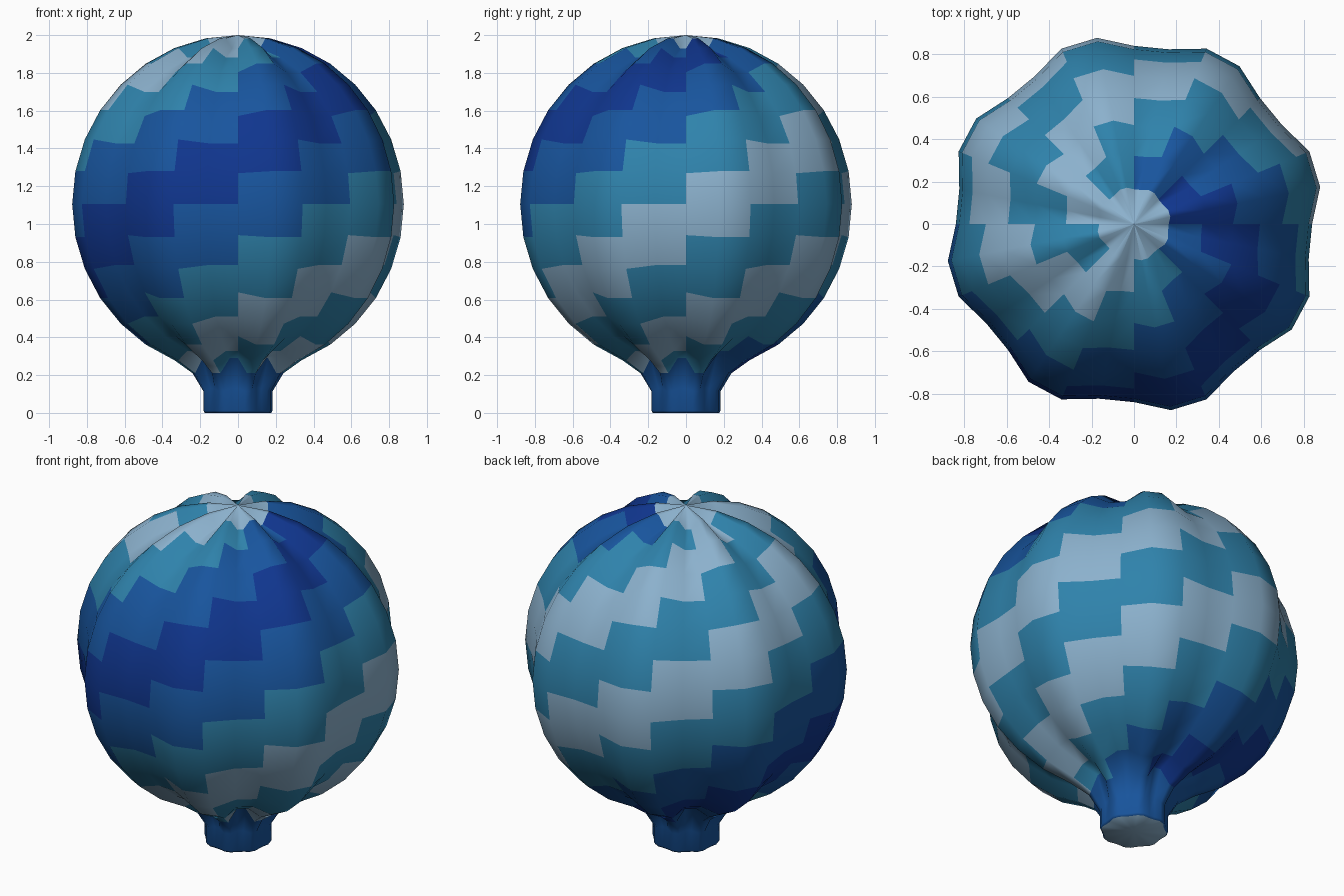
import bpy, bmesh
from math import sin, cos, radians

if "Cube" in bpy.data.objects:
    bpy.data.objects.remove(bpy.data.objects["Cube"])

SEG, CZ = 32, 1.105
R_HIGH, R_LOW = 0.895, 0.84          # lobe crest and groove radius
STEP = 360 / SEG

# Materials: dark, mid, teal, light
COLOURS = {
    "dark_blue": (0.005, 0.036, 0.27, 1),
    "mid_blue": (0.009, 0.09, 0.34, 1),
    "teal": (0.028, 0.225, 0.41, 1),
    "pale_blue": (0.26, 0.44, 0.61, 1),
}
DARK, MID, TEAL, PALE = range(4)
# Eight 45 degree bands around the balloon, starting at the front centre
BANDS = [MID, TEAL, PALE, TEAL, PALE, TEAL, MID, DARK]

mesh = bpy.data.meshes.new("balloon_envelope")
obj = bpy.data.objects.new("balloon_envelope", mesh)
bpy.context.collection.objects.link(obj)
for name, col in COLOURS.items():
    mat = bpy.data.materials.new(name)
    mat.diffuse_color = col
    mat.use_nodes = True
    mat.node_tree.nodes["Principled BSDF"].inputs["Base Color"].default_value = mat.diffuse_color
    mesh.materials.append(mat)

bm = bmesh.new()


def is_crest(j):
    return j % 4 in (1, 2)


def add_ring(profile):
    """profile(crest) -> radius, height; angle runs from the front towards +x"""
    ring = []
    for j in range(SEG):
        r, z = profile(is_crest(j))
        a = radians(j * STEP)
        ring.append(bm.verts.new((r * sin(a), -r * cos(a), z)))
    return ring


def sphere_ring(n, widen=1.0):
    lat = radians(n * STEP)

    def profile(crest):
        rad = R_HIGH if crest else R_LOW
        return rad * cos(lat) * widen, CZ + rad * sin(lat)
    return add_ring(profile)


def bridge(lower, upper, colour):
    for j in range(SEG):
        k = (j + 1) % SEG
        f = bm.faces.new((lower[j], lower[k], upper[k], upper[j]))
        f.material_index = colour(j)


# Envelope: lobed sphere with a spiral stair pattern
rings = {n: sphere_ring(n) for n in range(-6, 8)}
rings[-7] = add_ring(lambda c: (0.245, 0.21) if c else (0.225, 0.29))
for n in range(-7, 7):
    bridge(rings[n], rings[n + 1],
           lambda j: BANDS[((j - 2 * n) // 4) % 8])

# Neck
neck_top = add_ring(lambda c: (0.187, 0.115) if c else (0.175, 0.13))
neck_low = add_ring(lambda c: (0.187, 0.012) if c else (0.177, 0.012))
neck_rim = add_ring(lambda c: (0.179, 0.0) if c else (0.168, 0.0))
bridge(neck_top, rings[-7], lambda j: MID)
bridge(neck_low, neck_top, lambda j: MID)
bridge(neck_rim, neck_low, lambda j: MID)

# Crown cap and mouth cap
top = bm.verts.new((0, 0, 2.0))
bottom = bm.verts.new((0, 0, 0))
for j in range(SEG):
    k = (j + 1) % SEG
    bm.faces.new((rings[7][j], rings[7][k], top)).material_index = PALE
    bm.faces.new((neck_rim[k], neck_rim[j], bottom)).material_index = PALE

bmesh.ops.recalc_face_normals(bm, faces=bm.faces[:])
bm.to_mesh(mesh)
bm.free()

bpy.context.view_layer.objects.active = obj
obj.select_set(True)
bpy.ops.object.shade_smooth_by_angle(angle=radians(60))
